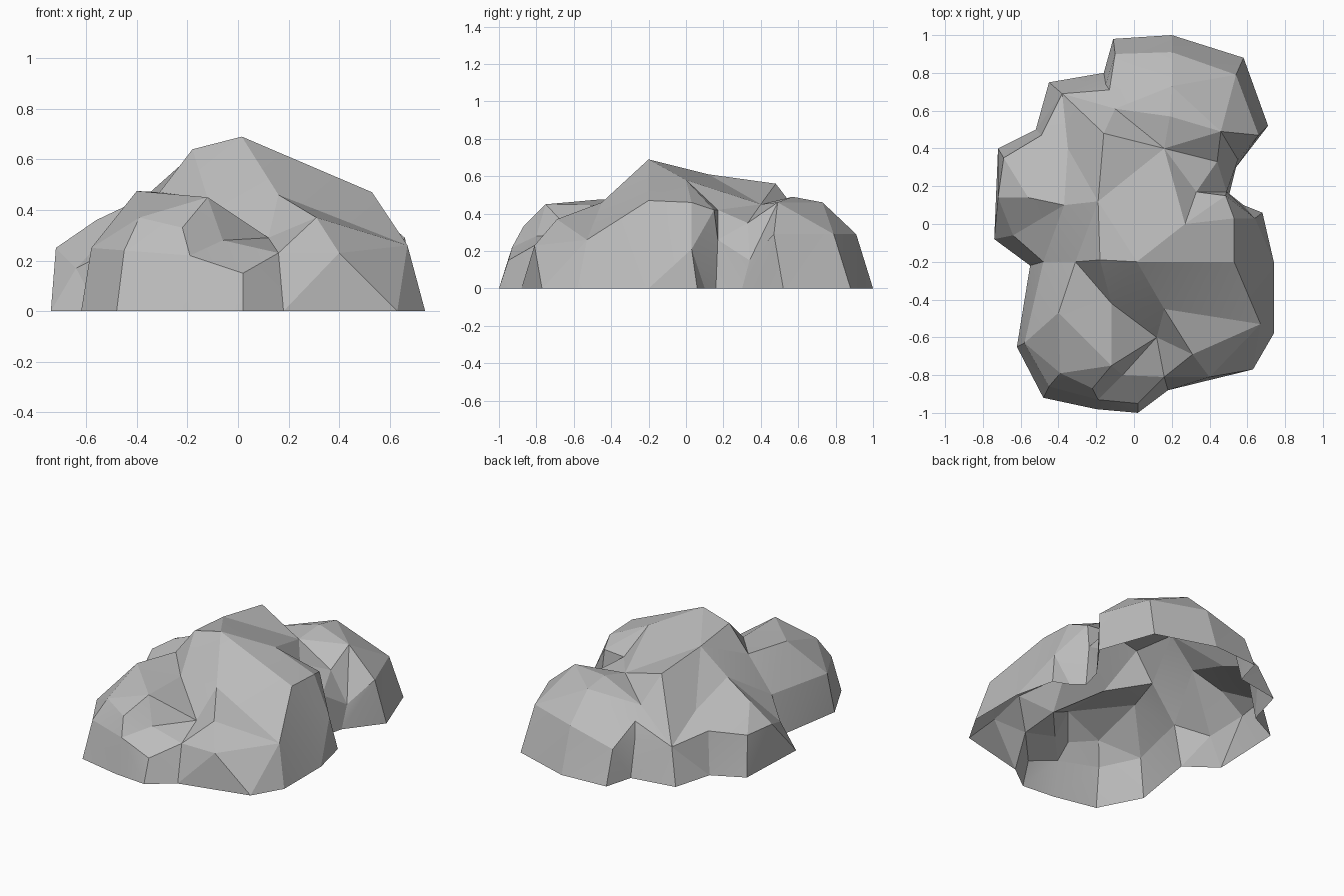
import bpy
import bmesh
import math
from mathutils import Vector
from mathutils.geometry import delaunay_2d_cdt

cube = bpy.data.objects.get("Cube")
if cube:
    bpy.data.objects.remove(cube, do_unlink=True)

# Footprint on the ground, counter-clockwise from the front
footprint = [
    (.02, -1), (.18, -.88), (.63, -.77), (.74, -.58), (.74, -.2), (.68, .06),
    (.58, .1), (.505, .16), (.54, .3), (.71, .52), (.58, .88), (.2, 1),
    (-.11, .98), (-.16, .8), (-.45, .75), (-.52, .5), (-.72, .4),
    (-.74, -.08), (-.55, -.22), (-.62, -.65), (-.48, -.92), (-.2, -.98),
]

# Shoulder where the steep sides turn into the upper faces
shoulder = {
    "toe": (.02, -.95, .15), "toe_left": (.16, -.81, .23),
    "front_left": (.4, -.81, .23), "slab_low": (.67, -.53, .26),
    "slab_top": (.53, -.2, .47), "slab_back": (.53, .03, .46),
    "slab_foot": (.64, .03, .21), "cleft": (.49, .17, .26),
    "cleft_low": (.55, .34, .15), "back_left": (.66, .47, .29),
    "back_corner": (.54, .79, .29), "back_mid": (.2, .91, .29),
    "back_right": (-.1, .9, .21), "step_low": (-.15, .74, .24),
    "rear": (-.38, .69, .22), "rear_nook": (-.49, .47, .27),
    "side_rear": (-.69, .35, .25), "side_mid": (-.72, .14, .25),
    "side_front": (-.64, -.06, .17), "side_nook": (-.48, -.2, .25),
    "front_side": (-.58, -.63, .25), "front_right": (-.45, -.86, .24),
    "notch_lip": (-.19, -.93, .22),
}

# Summits and hollows of the upper surface
tops = {
    "peak": (.015, -.2, .69), "brow": (-.18, -.19, .64),
    "spine": (-.19, .12, .61), "spine_end": (-.16, .48, .56),
    "ledge": (.27, 0, .58), "slab_corner": (.485, .15, .42),
    "gully": (.33, .17, .42),
    "gully_low": (.44, .33, .35), "saddle": (.16, .4, .45),
    "back_edge": (.46, .49, .46), "back_top": (.2, .73, .46),
    "back_crown": (.19, .57, .49),
    "back_valley": (-.1, .61, .39), "back_step": (-.13, .71, .33),
    "side_slope": (-.35, .4, .34), "side_hump": (-.37, .1, .45),
    "side_knob": (-.56, .14, .36), "side_dip": (-.31, -.2, .47),
    "front_hump": (-.4, -.47, .475), "front_brow": (-.39, -.79, .37),
    "notch_top": (-.12, -.42, .445), "wall_top": (-.12, -.75, .45),
    "wall_low": (-.22, -.87, .33), "notch_floor": (-.06, -.8, .28),
    "notch_end": (.12, -.6, .29), "buttress": (.16, -.45, .46),
    "buttress_low": (.31, -.69, .37),
}

# Ridges and valleys that must stay as edges
ridges = [
    ("side_dip", "brow", "peak", "slab_top"),
    ("brow", "spine", "spine_end", "back_valley", "back_step"),
    ("spine_end", "rear"),
    ("spine_end", "side_slope", "rear_nook"),
    ("spine", "side_hump", "side_dip"),
    ("side_mid", "side_knob", "side_hump", "side_front"),
    ("side_dip", "side_nook"),
    ("brow", "notch_top", "wall_top", "wall_low", "notch_lip"),
    ("notch_lip", "notch_floor", "notch_end", "notch_top"),
    ("wall_top", "notch_end", "toe_left"),
    ("front_hump", "notch_top"),
    ("front_hump", "wall_top", "front_brow"),
    ("peak", "buttress", "buttress_low", "front_left"),
    ("buttress", "notch_end"),
    ("peak", "ledge", "slab_back", "slab_corner", "gully"),
    ("slab_corner", "cleft"),
    ("ledge", "gully", "gully_low", "back_edge", "saddle", "gully"),
    ("gully", "cleft"),
    ("gully_low", "cleft_low"),
    ("spine_end", "saddle", "back_valley"),
    ("back_edge", "back_crown", "back_valley"),
]

# Gather points and constraint edges
named = {**shoulder, **tops}
n = len(footprint)
points = [Vector((x, y, 0)) for x, y in footprint]
points += [Vector(p) for p in named.values()]
index = {name: n + i for i, name in enumerate(named)}

rim = list(shoulder)
edges = []
for chain in ridges + [rim + rim[:1]]:
    edges += [(index[a], index[b]) for a, b in zip(chain, chain[1:])]

flat, _, tris, origin, _, _ = delaunay_2d_cdt(
    [p.xy for p in points], edges, [list(range(n))], 1, 1e-5)

# Lift the triangulated plan to its heights, open underneath
bm = bmesh.new()
verts = []
for co, src in zip(flat, origin):
    z = points[src[0]].z if src else 0
    verts.append(bm.verts.new((co.x, co.y, z)))
for tri in tris:
    face = bm.faces.new([verts[i] for i in tri])
    face.normal_update()
    if face.normal.z < 0:
        face.normal_flip()
# Ground-level slivers would close off the hollow underside
slivers = [f for f in bm.faces if all(v.co.z < .001 for v in f.verts)]
bmesh.ops.delete(bm, geom=slivers, context='FACES')

mesh = bpy.data.meshes.new("boulder")
bm.to_mesh(mesh)
bm.free()
boulder = bpy.data.objects.new("boulder", mesh)
bpy.context.collection.objects.link(boulder)

# Stone colour
stone = bpy.data.materials.new("grey_stone")
stone.use_nodes = True
grey = (.5, .5, .5, 1)
stone.diffuse_color = grey
stone.node_tree.nodes["Principled BSDF"].inputs["Base Color"].default_value = grey
mesh.materials.append(stone)

# Soft blends across shallow edges, crisp ridges elsewhere
bpy.ops.object.select_all(action='DESELECT')
boulder.select_set(True)
bpy.context.view_layer.objects.active = boulder
bpy.ops.object.shade_smooth_by_angle(angle=math.radians(12))
